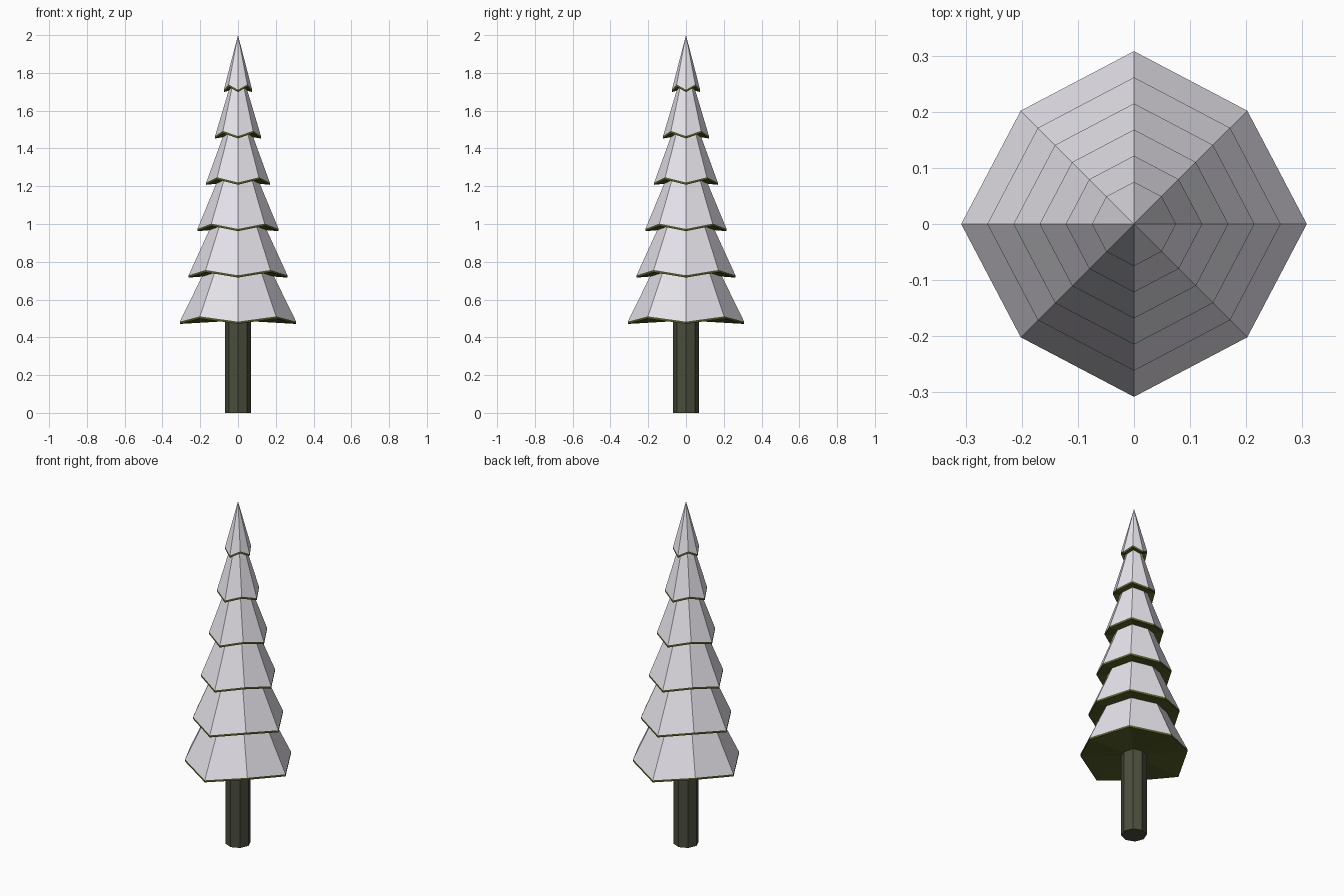
import bpy, bmesh
from math import cos, sin, pi

if "Cube" in bpy.data.objects:
    bpy.data.objects.remove(bpy.data.objects["Cube"])


def material(name, rgb):
    m = bpy.data.materials.new(name)
    m.diffuse_color = (*rgb, 1)
    m.use_nodes = True
    m.node_tree.nodes["Principled BSDF"].inputs["Base Color"].default_value = m.diffuse_color
    return m


SNOW = material("snow", (0.80, 0.77, 0.83))
GREEN = material("needles", (0.09, 0.11, 0.02))
BARK = material("bark", (0.07, 0.075, 0.045))


def finish(bm, name, mats):
    bmesh.ops.recalc_face_normals(bm, faces=bm.faces)
    mesh = bpy.data.meshes.new(name)
    bm.to_mesh(mesh)
    bm.free()
    for m in mats:
        mesh.materials.append(m)
    obj = bpy.data.objects.new(name, mesh)
    bpy.context.collection.objects.link(obj)
    return obj


def tier(name, radius, z, height):
    """Eight-sided snowy cone; every other corner is drawn in and lifted."""
    bm = bmesh.new()
    low, high = [], []
    for i in range(8):
        odd = i % 2
        r = radius * (0.927 if odd else 1)
        lift = 0.028 if odd else 0
        a = i * pi / 4
        low.append(bm.verts.new((r * cos(a), r * sin(a), z + lift)))
        high.append(bm.verts.new((r * cos(a), r * sin(a), z + lift + 0.012)))
    apex = bm.verts.new((0, 0, z + height))
    under = bm.verts.new((0, 0, z + 0.018))
    for i in range(8):
        j = (i + 1) % 8
        bm.faces.new((high[i], high[j], apex))
        bm.faces.new((low[i], low[j], high[j], high[i])).material_index = 1
        bm.faces.new((low[j], low[i], under)).material_index = 1
    return finish(bm, name, [SNOW, GREEN])


# Branch tiers, bottom to top
for k in range(6):
    z = 0.471 + 0.2455 * k
    height = 2 - z if k == 5 else 0.64 - 0.055 * k
    tier(f"branch_tier_{k + 1}", 0.308 - 0.0466 * k, z, height)

# Octagonal trunk
bm = bmesh.new()
bottom = [bm.verts.new((0.068 * cos(i * pi / 4), 0.068 * sin(i * pi / 4), 0)) for i in range(8)]
face = bm.faces.new(bottom)
top = bmesh.ops.extrude_face_region(bm, geom=[face])["geom"]
bmesh.ops.translate(bm, vec=(0, 0, 0.52), verts=[v for v in top if isinstance(v, bmesh.types.BMVert)])
finish(bm, "trunk", [BARK])
